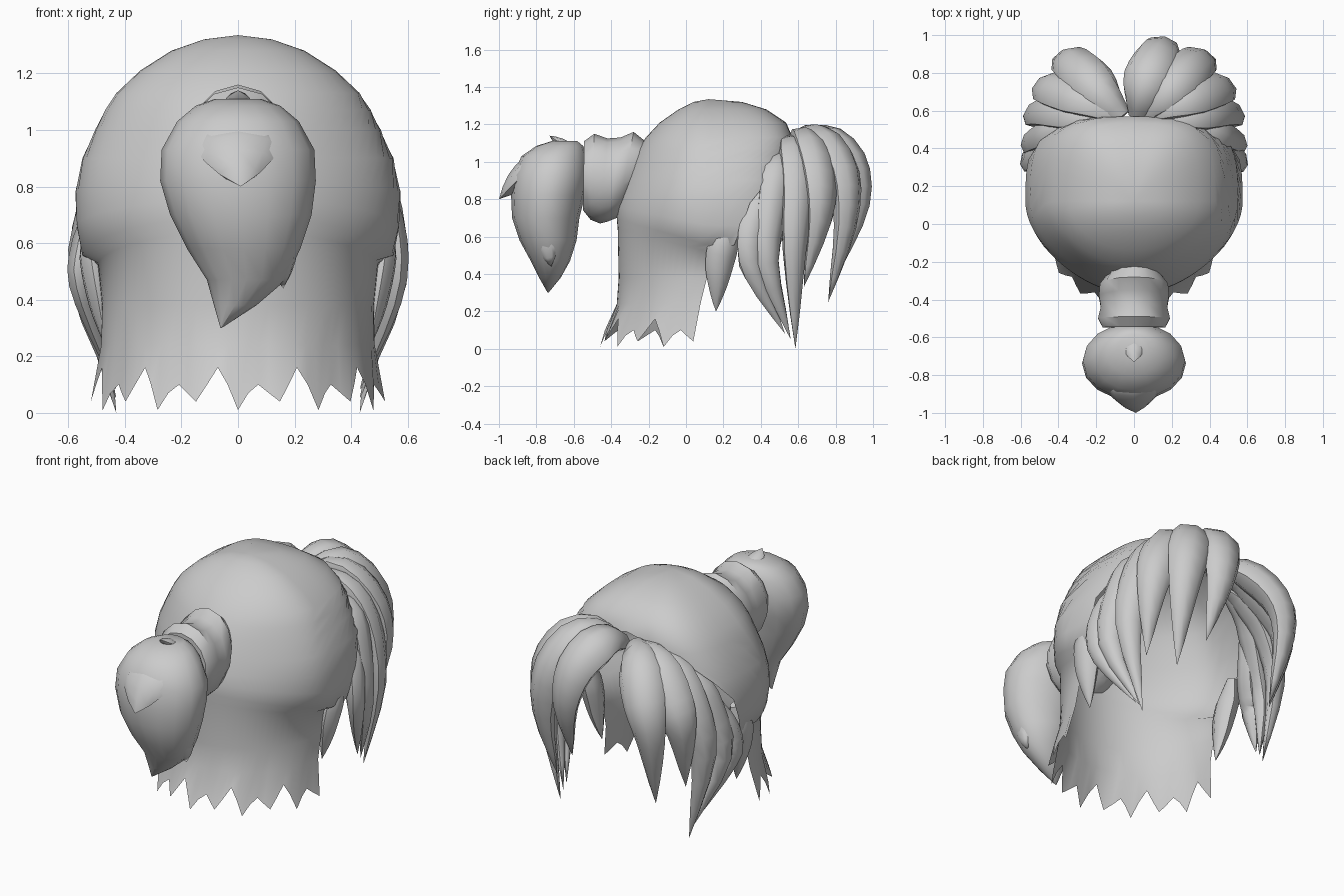
import bpy, bmesh
from math import sin, cos, pi, radians
from mathutils import Vector

cube = bpy.data.objects.get("Cube")
if cube:
    bpy.data.objects.remove(cube, do_unlink=True)

GREY = (0.6, 0.6, 0.6, 1)
mat = bpy.data.materials.new("hair grey")
mat.use_nodes = True
mat.diffuse_color = GREY
bsdf = mat.node_tree.nodes["Principled BSDF"]
bsdf.inputs["Base Color"].default_value = GREY
bsdf.inputs["Roughness"].default_value = 0.7


def loft(name, rings, closed=True, angle=50):
    """Skin a list of equal-length point rings into one smooth object."""
    bm = bmesh.new()
    rows = [[bm.verts.new(p) for p in ring] for ring in rings]
    n = len(rows[0])
    for a, b in zip(rows, rows[1:]):
        for j in range(n if closed else n - 1):
            k = (j + 1) % n
            bm.faces.new((a[j], a[k], b[k], b[j]))
    if closed:
        bm.faces.new(rows[0])
        bm.faces.new(rows[-1])
    bmesh.ops.remove_doubles(bm, verts=bm.verts[:], dist=0.0005)
    bmesh.ops.recalc_face_normals(bm, faces=bm.faces[:])
    mesh = bpy.data.meshes.new(name)
    bm.to_mesh(mesh)
    bm.free()
    mesh.materials.append(mat)
    obj = bpy.data.objects.new(name, mesh)
    bpy.context.collection.objects.link(obj)
    bpy.ops.object.select_all(action='DESELECT')
    obj.select_set(True)
    bpy.context.view_layer.objects.active = obj
    bpy.ops.object.shade_smooth_by_angle(angle=radians(angle))
    return obj


def along(points, t):
    """Smooth curve through the points, t from 0 to 1."""
    last = len(points) - 1
    i = min(int(t * last), last - 1)
    u = t * last - i
    p1, p2 = points[i], points[i + 1]
    p0 = points[i - 1] if i else 2 * p1 - p2
    p3 = points[i + 2] if i + 2 <= last else 2 * p2 - p1
    return 0.5 * (2 * p1 + (p2 - p0) * u + (2 * p0 - 5 * p1 + 4 * p2 - p3) * u * u
                  + (3 * p1 - p0 - 3 * p2 + p3) * u ** 3)


def lock(name, path, width, centre=(0, 0.1, 0.7), steps=12, thick=0.72, sides=8):
    """Flattened strand that swells from its root and ends in a point."""
    points = [Vector(p) for p in path]
    rings = []
    for s in range(steps + 1):
        t = s / steps
        p = along(points, t)
        tangent = (along(points, min(1, t + 0.02)) - along(points, max(0, t - 0.02))).normalized()
        across = tangent.cross(p - Vector(centre)).normalized()
        out = across.cross(tangent).normalized()
        w = width * (0.4 + 0.6 * min(1, t / 0.35)) * (1 - t ** 3)
        rings.append([p + across * w * cos(2 * pi * j / sides) + out * thick * w * sin(2 * pi * j / sides)
                      for j in range(sides)])
    return loft(name, rings)


# Head cap and nape: U-shaped sections, open at the face, closed over the crown
MID_Y = 0.12
COLS = 40


def section_point(a, half_width, back, front, z, pinch=0.0, lift=0.0):
    """Ellipse behind the middle, pinched to the ponytail, squarer at the face."""
    s, c = sin(a), cos(a)
    if c >= 0:
        return Vector((half_width * s * (1 - pinch * c * c), MID_Y - (MID_Y - back) * c, z + lift * c))
    x = half_width * abs(s) ** 0.6 * (1 if s > 0 else -1)
    return Vector((x, MID_Y + front * (-c) ** 0.6, z))


# height, half width, back y, front reach, opening angle, pinch, lift at the back
sections = [
    (0.24, 0.485, -0.37, 0.4, 85, 0, 0),
    (0.38, 0.48, -0.36, 0.4, 89, 0, 0),
    (0.52, 0.495, -0.365, 0.4, 90, 0.05, 0.12),
    (0.555, 0.55, -0.37, 0.42, 99, 0.12, 0.14),
    (0.66, 0.57, -0.37, 0.44, 103, 0.18, 0.1),
    (0.78, 0.575, -0.355, 0.45, 108, 0.22, 0.04),
    (0.9, 0.55, -0.33, 0.47, 122, 0.22, 0),
    (1.0, 0.505, -0.29, 0.465, 140, 0.2, 0),
    (1.07, 0.47, -0.255, 0.46, 160, 0.15, 0),
    (1.13, 0.43, -0.215, 0.45, 180, 0.1, 0),
    (1.21, 0.345, -0.14, 0.415, 180, 0, 0),
    (1.28, 0.235, -0.04, 0.31, 180, 0, 0),
    (1.32, 0.12, 0.04, 0.18, 180, 0, 0),
    (1.335, 0, MID_Y, 0, 180, 0, 0),
]
hem = []
for j in range(COLS + 1):
    step = j - COLS // 2
    drop = (1, 0.5, 0, 0.5)[step % 4]
    tip = 0.01 if step % 8 == 0 else 0.04
    notch = 0.1 if step % 8 < 4 else 0.16
    hem.append(section_point(radians(82) * step / (COLS / 2), 0.5 + 0.025 * drop,
                             -0.41 - 0.05 * drop, 0.4, notch + (tip - notch) * drop))
rings = [hem]
for z, hw, back, front, opening, pinch, lift in sections:
    rings.append([section_point(radians(opening) * (2 * j / COLS - 1), hw, back, front, z, pinch, lift)
                  for j in range(COLS + 1)])
loft("head_cap", rings, closed=False)

# Ponytail collar: tilted rings given by top, bottom and half width
collar = [
    (-0.18, 1.08, -0.32, 0.76, 0.12),
    (-0.28, 1.16, -0.37, 0.70, 0.185),
    (-0.35, 1.13, -0.42, 0.68, 0.19),
    (-0.42, 1.125, -0.46, 0.67, 0.18),
    (-0.49, 1.15, -0.51, 0.69, 0.195),
    (-0.545, 1.11, -0.55, 0.74, 0.17),
]
rings = []
for y1, z1, y0, z0, hw in collar:
    ring = []
    for j in range(14):
        a = 2 * pi * j / 14
        f = (1 + cos(a)) / 2
        ring.append((hw * sin(a), y0 + (y1 - y0) * f, z0 + (z1 - z0) * f))
    rings.append(ring)
loft("ponytail_collar", rings)

# Ponytail bulb: height, half width, outer y, inner y, sideways shift
bulb = [
    (1.11, 0.08, -0.72, -0.58, 0),
    (1.085, 0.15, -0.80, -0.55, 0),
    (1.03, 0.215, -0.88, -0.53, 0),
    (0.93, 0.27, -0.925, -0.52, 0),
    (0.82, 0.275, -0.935, -0.54, 0),
    (0.70, 0.25, -0.93, -0.57, 0.01),
    (0.58, 0.20, -0.89, -0.585, 0.02),
    (0.47, 0.14, -0.83, -0.62, 0.03),
    (0.38, 0.075, -0.785, -0.67, -0.01),
    (0.30, 0.002, -0.74, -0.735, -0.06),
]
rings = []
for z, hw, outer, inner, shift in bulb:
    mid, reach = (outer + inner) / 2, (inner - outer) / 2
    rings.append([(shift + hw * cos(2 * pi * j / 16), mid + reach * sin(2 * pi * j / 16), z)
                  for j in range(16)])
loft("ponytail_bulb", rings)

# Loose tips on the ponytail
BULB = (0, -0.7, 0.7)
lock("ponytail_flap", [(0, -0.75, 1.0), (0, -0.87, 0.93), (0.01, -1.0, 0.8)], 0.17, BULB, 6, 0.45)
lock("ponytail_crest", [(0, -0.6, 1.07), (0, -0.67, 1.1), (0, -0.73, 1.14)], 0.06, BULB, 4, 0.5)
lock("ponytail_side_tip", [(0.11, -0.75, 0.74), (0.15, -0.75, 0.58), (0.16, -0.72, 0.44)], 0.09, BULB, 6)

# Fringe: strands fanning from the parting on both sides, the right side lying lower
fringe = [
    ("fringe_inner", 0.135, [(0.06, 0.57, 1.07), (0.18, 0.71, 1.12), (0.31, 0.84, 0.94),
                             (0.36, 0.85, 0.65), (0.33, 0.76, 0.25)]),
    ("fringe_middle", 0.135, [(0.08, 0.57, 1.06), (0.24, 0.65, 1.1), (0.41, 0.71, 0.92),
                              (0.47, 0.71, 0.68), (0.44, 0.63, 0.33)]),
    ("fringe_long", 0.125, [(0.1, 0.55, 1.05), (0.28, 0.58, 1.06), (0.44, 0.6, 0.88),
                            (0.525, 0.58, 0.52), (0.43, 0.585, 0)]),
    ("fringe_temple", 0.11, [(0.2, 0.54, 1.02), (0.38, 0.51, 0.97), (0.48, 0.47, 0.8),
                             (0.545, 0.44, 0.46), (0.43, 0.56, 0.05)]),
    ("fringe_outer", 0.095, [(0.4, 0.47, 0.92), (0.47, 0.41, 0.78), (0.535, 0.35, 0.6),
                             (0.54, 0.365, 0.4), (0.43, 0.53, 0.08)]),
    ("sideburn", 0.09, [(0.5, 0.24, 0.7), (0.505, 0.21, 0.6), (0.49, 0.18, 0.46),
                        (0.475, 0.17, 0.34), (0.45, 0.16, 0.2)]),
]
for name, width, path in fringe:
    lock(name + "_left", path, width)
    sag = 0 if name == "sideburn" else 0.07
    lock(name + "_right", [(-x, y, z - sag * (i in (1, 2))) for i, (x, y, z) in enumerate(path)], width)

# Single front strand beside the parting
lock("fringe_front", [(0.02, 0.57, 1.07), (0.05, 0.72, 1.12), (0.12, 0.88, 1.0),
                      (0.16, 0.925, 0.77), (0.18, 0.83, 0.43)], 0.14)
